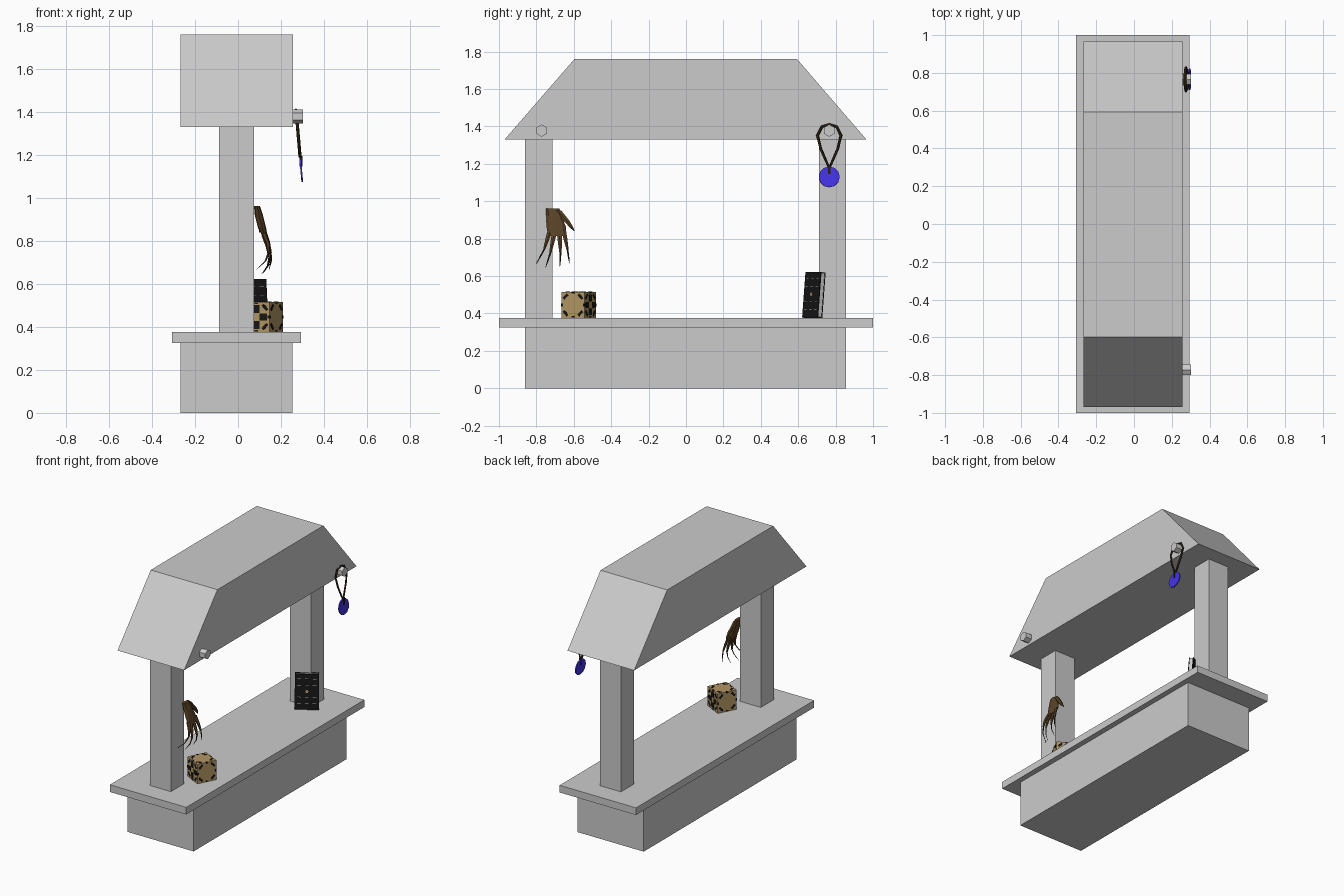
import bpy, bmesh, math
from mathutils import Matrix, Vector

if "Cube" in bpy.data.objects:
    bpy.data.objects.remove(bpy.data.objects["Cube"])

COLOURS = {
    "stone_grey": (0.6, 0.6, 0.6),
    "gold_wood": (0.45, 0.31, 0.13),
    "near_black": (0.008, 0.008, 0.009),
    "dried_skin": (0.10, 0.055, 0.02),
    "dark_claw": (0.03, 0.022, 0.014),
    "cord_brown": (0.02, 0.012, 0.005),
    "gem_blue": (0.06, 0.035, 0.8),
}
MATS, INDEX = [], {}
for i, (n, c) in enumerate(COLOURS.items()):
    m = bpy.data.materials.new(n)
    m.diffuse_color = (*c, 1)
    m.use_nodes = True
    m.node_tree.nodes["Principled BSDF"].inputs["Base Color"].default_value = m.diffuse_color
    MATS.append(m)
    INDEX[n] = i


def finish(name, bm, matrix=Matrix()):
    bmesh.ops.recalc_face_normals(bm, faces=bm.faces)
    me = bpy.data.meshes.new(name)
    bm.to_mesh(me)
    bm.free()
    for m in MATS:
        me.materials.append(m)
    ob = bpy.data.objects.new(name, me)
    ob.matrix_world = matrix
    bpy.context.collection.objects.link(ob)
    return ob


def paint(verts, mat):
    for f in {f for v in verts for f in v.link_faces}:
        f.material_index = INDEX[mat]


def box(bm, lo, hi, mat, rot=Matrix()):
    lo, hi = Vector(lo), Vector(hi)
    m = rot @ Matrix.Translation((lo + hi) / 2) @ Matrix.Diagonal((*(hi - lo), 1))
    paint(bmesh.ops.create_cube(bm, size=1, matrix=m)["verts"], mat)


def disc(bm, matrix, radius, depth, sides, mat):
    g = bmesh.ops.create_cone(bm, cap_ends=True, segments=sides, radius1=radius,
                              radius2=radius, depth=depth, matrix=matrix)
    paint(g["verts"], mat)


def loft(bm, rings, mat, sides=6):
    """Level oval rings given as (x, y, z, rx, ry)."""
    loops = [[bm.verts.new((x + rx * math.cos(2 * math.pi * k / sides),
                            y + ry * math.sin(2 * math.pi * k / sides), z))
              for k in range(sides)] for x, y, z, rx, ry in rings]
    faces = [bm.faces.new(loops[0]), bm.faces.new(loops[-1])]
    for a, b in zip(loops, loops[1:]):
        for k in range(sides):
            j = (k + 1) % sides
            faces.append(bm.faces.new((a[k], a[j], b[j], b[k])))
    for f in faces:
        f.material_index = INDEX[mat]


# Stone plinth, counter and posts
for name, lo, hi in [
    ("plinth", (-0.267, -0.861, 0), (0.254, 0.856, 0.326)),
    ("counter", (-0.307, -1, 0.326), (0.293, 1, 0.377)),
    ("front_post", (-0.088, -0.861, 0.377), (0.075, -0.715, 1.33)),
    ("back_post", (-0.088, 0.71, 0.377), (0.075, 0.856, 1.33)),
]:
    bm = bmesh.new()
    box(bm, lo, hi, "stone_grey")
    finish(name, bm)

# Roof with sloping ends
bm = bmesh.new()
profile = [(-0.97, 1.33), (0.965, 1.33), (0.594, 1.76), (-0.597, 1.76)]
base = bm.faces.new([bm.verts.new((-0.268, y, z)) for y, z in profile])
ext = bmesh.ops.extrude_face_region(bm, geom=[base])["geom"]
bmesh.ops.translate(bm, vec=(0.524, 0, 0), verts=[v for v in ext if isinstance(v, bmesh.types.BMVert)])
if not base.is_valid or len(bm.faces) < 6:
    bm.faces.new([v for v in bm.verts if v.co.x < 0])
finish("roof", bm)

# Six-sided hanging pegs
ALONG_X = Matrix.Rotation(math.pi / 2, 4, "Y")
for name, y in (("front_peg", -0.772), ("back_peg", 0.766)):
    bm = bmesh.new()
    turn = ALONG_X @ Matrix.Rotation(math.radians(30), 4, "Z")
    disc(bm, Matrix.Translation((0.277, y, 1.378)) @ turn, 0.033, 0.052, 6, "stone_grey")
    finish(name, bm)

# Necklace cord: mirrored loop hung over the back peg
half = [(0.0, 1.41), (0.04, 1.398), (0.063, 1.352), (0.045, 1.28), (0.006, 1.19)]
path = half + [(-y, z) for y, z in half[:0:-1]]
cu = bpy.data.curves.new("necklace_cord", "CURVE")
cu.dimensions = "3D"
cu.bevel_depth = 0.0075
cu.bevel_resolution = 0
sp = cu.splines.new("POLY")
sp.points.add(len(path) - 1)
sp.use_cyclic_u = True
for p, (y, z) in zip(sp.points, path):
    p.co = (0.27 + (1.41 - z) * 0.085, 0.766 + y, z, 1)
cu.materials.append(MATS[INDEX["cord_brown"]])
bpy.context.collection.objects.link(bpy.data.objects.new("necklace_cord", cu))

# Pendant disc and its link
bm = bmesh.new()
tilt = Matrix.Rotation(math.radians(-5), 4, "Y")
disc(bm, Matrix.Translation((0.294, 0.766, 1.13)) @ tilt @ ALONG_X, 0.056, 0.008, 12, "gem_blue")
box(bm, (0.286, 0.76, 1.145), (0.3, 0.772, 1.195), "cord_brown")
finish("pendant", bm)

# Withered hand on the front post: palm, thumb, fingers with claws
bm = bmesh.new()
loft(bm, [(0.088, -0.713, 0.962, 0.014, 0.036), (0.097, -0.705, 0.92, 0.019, 0.042),
          (0.112, -0.693, 0.86, 0.019, 0.052), (0.128, -0.692, 0.815, 0.011, 0.045)],
     "dried_skin", 8)
loft(bm, [(0.092, -0.685, 0.95, 0.013, 0.022), (0.102, -0.638, 0.895, 0.011, 0.018),
          (0.105, -0.612, 0.86, 0.008, 0.011), (0.1, -0.597, 0.84, 0.002, 0.002)], "dried_skin")
fingers = [((-0.73, 0.835), (-0.757, 0.745), (-0.80, 0.666), 0.085),
           ((-0.705, 0.825), (-0.725, 0.725), (-0.751, 0.645), 0.11),
           ((-0.677, 0.825), (-0.671, 0.725), (-0.674, 0.65), 0.118),
           ((-0.655, 0.85), (-0.634, 0.745), (-0.623, 0.666), 0.145)]
for (y0, z0), (y1, z1), (y2, z2), tip in fingers:
    ym, zm = (y0 + y1) / 2, (z0 + z1) / 2
    xm = 0.13 + tip * 0.15
    loft(bm, [(0.12, y0, z0, 0.011, 0.015), (0.138, ym, zm, 0.01, 0.012),
              (xm, y1, z1, 0.006, 0.007)], "dried_skin")
    loft(bm, [(xm, y1, z1, 0.005, 0.005),
              ((xm * 2 + tip) / 3 + 0.004, (y1 + y2) / 2, (z1 + z2) / 2, 0.004, 0.004),
              (tip, y2, z2, 0.001, 0.001)], "dark_claw", 4)
finish("withered_hand", bm)

# Puzzle cube with black inlay plates on every side
bm = bmesh.new()
h = 0.069
box(bm, (-h, -h, -h), (h, h, h), "gold_wood")
SIDES = [Matrix.Rotation(math.radians(a), 4, "Z") @ ALONG_X for a in (0, 90, 180, 270)]
SIDES.append(Matrix())
for s, side in enumerate(SIDES):
    for k in range(4):
        quarter = side @ Matrix.Rotation(k * math.pi / 2, 4, "Z")
        diagonal = quarter @ Matrix.Rotation(math.pi / 4, 4, "Z")
        # corner bars and edge studs around a round centre
        box(bm, (0.056, -0.017, h - 0.001), (0.07, 0.017, h + 0.002), "near_black", diagonal)
        box(bm, (0.06, -0.008, h - 0.001), (0.068, 0.008, h + 0.002), "near_black", quarter)
        if s in (1, 3):
            # busier sides carry four broad inlays
            box(bm, (0.018, -0.016, h - 0.001), (0.055, 0.016, h + 0.002), "near_black", quarter)
finish("puzzle_cube", bm,
       Matrix.Translation((0.117, -0.573, 0.377 + h)) @ Matrix.Rotation(math.radians(-27), 4, "Z"))

# Book leaning on the back post: local +x is the cover, y its width
bm = bmesh.new()
box(bm, (-0.004, -0.078, 0), (0.0, 0.078, 0.245), "near_black")
box(bm, (-0.03, -0.078, 0), (-0.026, 0.078, 0.245), "near_black")
box(bm, (-0.026, -0.078, 0), (-0.004, -0.072, 0.245), "near_black")
box(bm, (-0.026, -0.072, 0.004), (-0.004, 0.075, 0.241), "stone_grey")
for z in (0.04, 0.085, 0.165, 0.21):
    for y in (-0.05, 0.0, 0.05):
        box(bm, (-0.001, y - 0.012, z), (0.0015, y + 0.012, z + 0.003), "stone_grey")
disc(bm, Matrix.Translation((0.0005, 0, 0.125)) @ ALONG_X, 0.011, 0.003, 8, "gold_wood")
finish("book", bm,
       Matrix.Translation((0.077, 0.662, 0.378)) @ Matrix.Rotation(math.radians(-58), 4, "Z")
       @ Matrix.Rotation(math.radians(-5), 4, "Y"))
